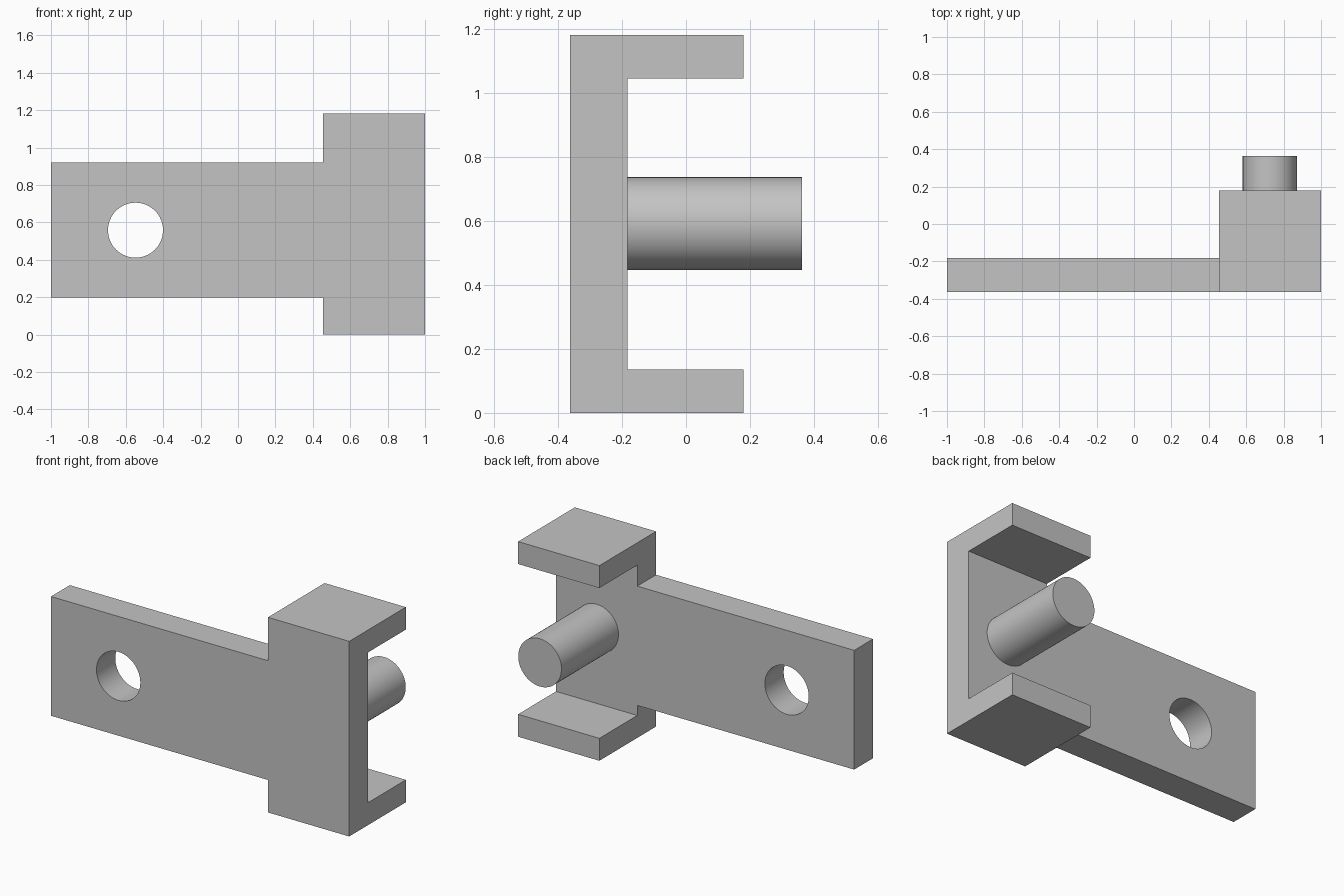
import bpy
import math

if "Cube" in bpy.data.objects:
    bpy.data.objects.remove(bpy.data.objects["Cube"], do_unlink=True)

grey = bpy.data.materials.new("plain_grey")
grey.use_nodes = True
GREY = (0.55, 0.55, 0.55, 1)
grey.diffuse_color = GREY
grey.node_tree.nodes["Principled BSDF"].inputs["Base Color"].default_value = GREY

# Main dimensions
FRONT, PLATE_BACK, LIP_BACK, PIN_BACK = -0.363, -0.183, 0.18, 0.363
STEP, HEIGHT, LIP = 0.455, 1.183, 0.136
ARM_LOW, ARM_HIGH = 0.197, 0.92


def box(name, low, high):
    """Box between two opposite corners."""
    centre = [(a + b) / 2 for a, b in zip(low, high)]
    bpy.ops.mesh.primitive_cube_add(size=1, location=centre)
    ob = bpy.context.object
    ob.name = name
    ob.scale = [b - a for a, b in zip(low, high)]
    bpy.ops.object.transform_apply(location=True, rotation=False, scale=True)
    ob.data.materials.append(grey)
    return ob


def rod(name, x, z, radius, y0, y1):
    """Cylinder running front to back."""
    bpy.ops.mesh.primitive_cylinder_add(
        vertices=64, radius=radius, depth=y1 - y0,
        location=(x, (y0 + y1) / 2, z), rotation=(math.pi / 2, 0, 0))
    ob = bpy.context.object
    ob.name = name
    ob.data.materials.append(grey)
    return ob


def carve(target, cutter):
    """Subtract the cutter from the target and discard it."""
    cutter.hide_render = True
    mod = target.modifiers.new("cut", 'BOOLEAN')
    mod.operation = 'DIFFERENCE'
    mod.solver = 'EXACT'
    mod.object = cutter
    bpy.context.view_layer.objects.active = target
    bpy.ops.object.modifier_apply(modifier=mod.name)
    bpy.data.objects.remove(cutter, do_unlink=True)


def smooth(ob):
    bpy.ops.object.select_all(action='DESELECT')
    ob.select_set(True)
    bpy.context.view_layer.objects.active = ob
    bpy.ops.object.shade_smooth_by_angle(angle=math.radians(30))


# Bracket: one block carved into a flat arm with a C-shaped end
bracket = box("bracket", (-1, FRONT, 0), (1, LIP_BACK, HEIGHT))
carve(bracket, box("cut_behind_arm", (-2, PLATE_BACK, -1), (STEP, 1, 2)))
carve(bracket, box("cut_above_arm", (-2, -1, ARM_HIGH), (STEP, 1, 2)))
carve(bracket, box("cut_below_arm", (-2, -1, -1), (STEP, 1, ARM_LOW)))
carve(bracket, box("cut_channel", (0, PLATE_BACK, LIP), (2, 1, HEIGHT - LIP)))
# Round hole through the arm
carve(bracket, rod("cut_hole", -0.548, 0.558, 0.147, -1, 1))
smooth(bracket)

# Pin standing out from the back of the C-shaped end
smooth(rod("pin", 0.726, HEIGHT / 2 + 0.001, 0.145, PLATE_BACK, PIN_BACK))
